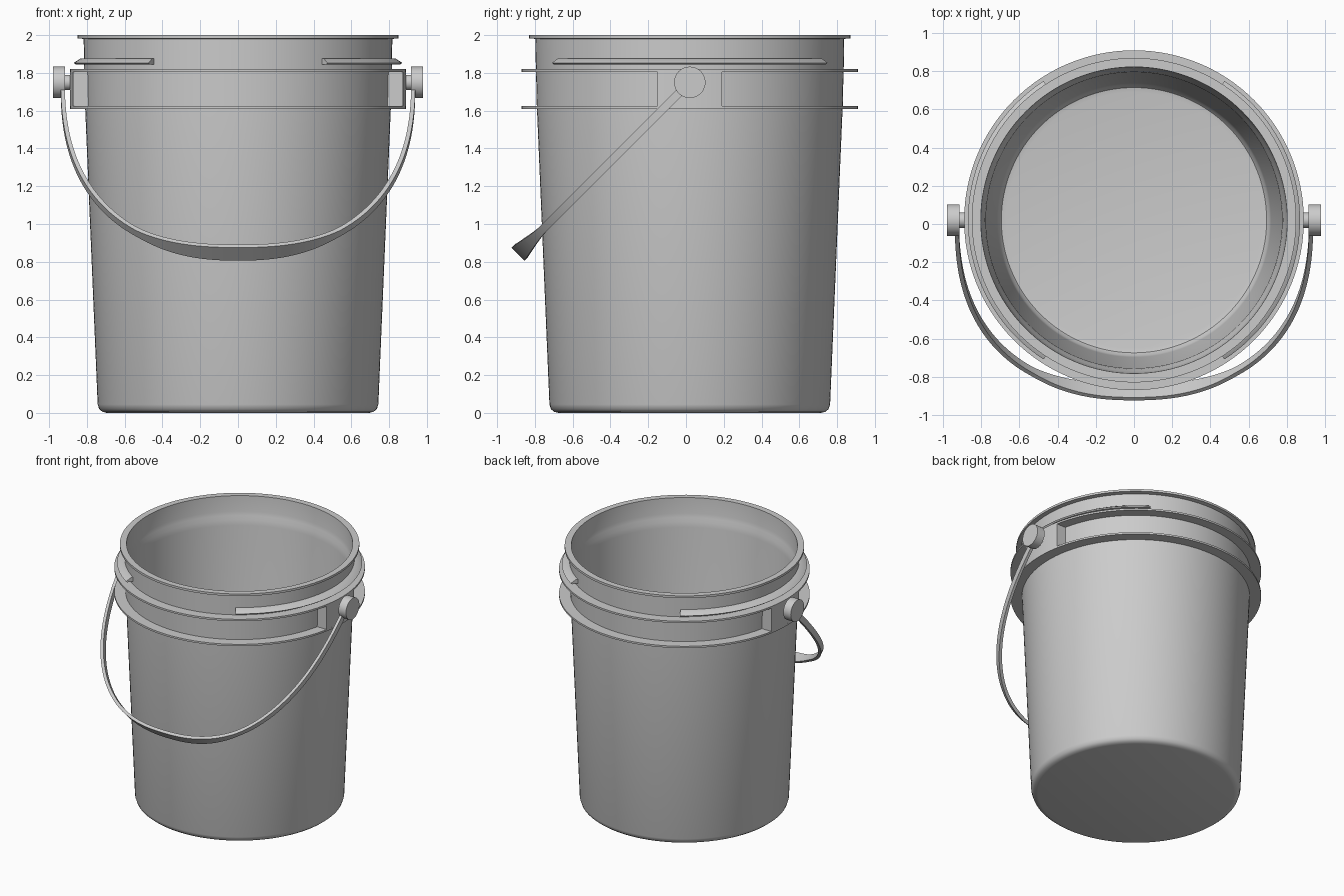
import bpy, bmesh
from math import sin, cos, pi, radians, sqrt

if "Cube" in bpy.data.objects:
    bpy.data.objects.remove(bpy.data.objects["Cube"])

CY = 0.02          # y of the bucket axis
PIN_Z = 1.75       # height of the handle pivots


def finish(name, bm, angle=35):
    bmesh.ops.recalc_face_normals(bm, faces=bm.faces[:])
    me = bpy.data.meshes.new(name)
    bm.to_mesh(me)
    bm.free()
    ob = bpy.data.objects.new(name, me)
    bpy.context.collection.objects.link(ob)
    bpy.ops.object.select_all(action='DESELECT')
    ob.select_set(True)
    bpy.context.view_layer.objects.active = ob
    bpy.ops.object.shade_smooth_by_angle(angle=radians(angle))
    return ob


def loft(name, rings, loop=False):
    """Skin a list of closed cross-sections; caps the ends unless looped."""
    bm = bmesh.new()
    vs = [[bm.verts.new(p) for p in r] for r in rings]
    n = len(vs[0])
    for i in range(len(vs) if loop else len(vs) - 1):
        a, b = vs[i], vs[(i + 1) % len(vs)]
        for j in range(n):
            k = (j + 1) % n
            bm.faces.new((a[j], a[k], b[k], b[j]))
    if not loop:
        bm.faces.new(vs[0])
        bm.faces.new(vs[-1])
    return finish(name, bm)


def around(r, a, z):
    return (r * cos(a), CY + r * sin(a), z)


# bucket shell: underside, outer wall, two flanges, lip, inner wall, floor
SEG = 128
profile = [(0.695, 0), (0.718, 0.006), (0.735, 0.02), (0.743, 0.045),
           (0.809, 1.61), (0.89, 1.61), (0.89, 1.624), (0.81, 1.624),
           (0.814, 1.806), (0.89, 1.806), (0.89, 1.82), (0.815, 1.82),
           (0.817, 1.98), (0.85, 1.983), (0.85, 2.0), (0.803, 2.0),
           (0.797, 1.88), (0.791, 1.85), (0.782, 1.82), (0.776, 1.78),
           (0.718, 0.10), (0.71, 0.065), (0.695, 0.045), (0.67, 0.04)]
bm = bmesh.new()
cols = [[bm.verts.new(around(r, 2 * pi * i / SEG, z)) for i in range(SEG)]
        for r, z in profile]
for a, b in zip(cols, cols[1:]):
    for i in range(SEG):
        k = (i + 1) % SEG
        bm.faces.new((a[i], a[k], b[k], b[i]))
bm.faces.new(cols[0])
bm.faces.new(cols[-1])
finish("bucket_body", bm)

rib = [(0.805, 1.845), (0.86, 1.845), (0.87, 1.853), (0.832, 1.877), (0.805, 1.877)]

for side, tag in ((1, "right"), (-1, "left")):
    # lid-locking rib, an arc above the upper flange
    base = 0 if side == 1 else pi
    rings = [[around(r, base + radians(-57 + 114 * i / 40), z) for r, z in rib]
             for i in range(41)]
    loft("lid_rib_" + tag, rings)

    # handle lug filling the gap between the flanges
    rings = []
    for i in range(13):
        y = -0.17 + 0.34 * i / 12
        xo, xi = sqrt(0.8895 ** 2 - y * y), sqrt(0.795 ** 2 - y * y)
        rings.append([(side * x, CY + y, z) for x, z in
                      ((xi, 1.617), (xo, 1.617), (xo, 1.813), (xi, 1.813))])
    loft("handle_lug_" + tag, rings)

    # pivot pin: shaft and round cap
    pin = [(0.87, 0.04), (0.915, 0.04), (0.915, 0.083), (0.98, 0.083)]
    loft("pivot_pin_" + tag,
         [[(side * x, CY + r * cos(2 * pi * j / 40), PIN_Z + r * sin(2 * pi * j / 40))
           for j in range(40)] for x, r in pin])

# handle: flat strap in a plane tilted 45 degrees, flaring into a grip
S = sqrt(0.5)
A, D, E = 0.928, 1.275, 2 / 2.4
N = 96


def curve(t, off):
    c, s = cos(t), sin(t)
    x = (A + off) * abs(c) ** E * (1 if c > 0 else -1)
    return x, (D + off) * max(s, 0) ** E


rings = []
for i in range(N + 1):
    t = pi * i / N
    flare = max(0, (curve(t, 0)[1] - 1.12) / (D - 1.12))
    w = 0.022 + 0.027 * flare ** 1.2
    ring = []
    for off, h in ((-0.011, -w), (0.011, -w), (0.011, w), (-0.011, w)):
        x, d = curve(t, off)
        ring.append((x, CY - S * d - S * h, PIN_Z - S * d + S * h))
    rings.append(ring)
loft("handle", rings)
